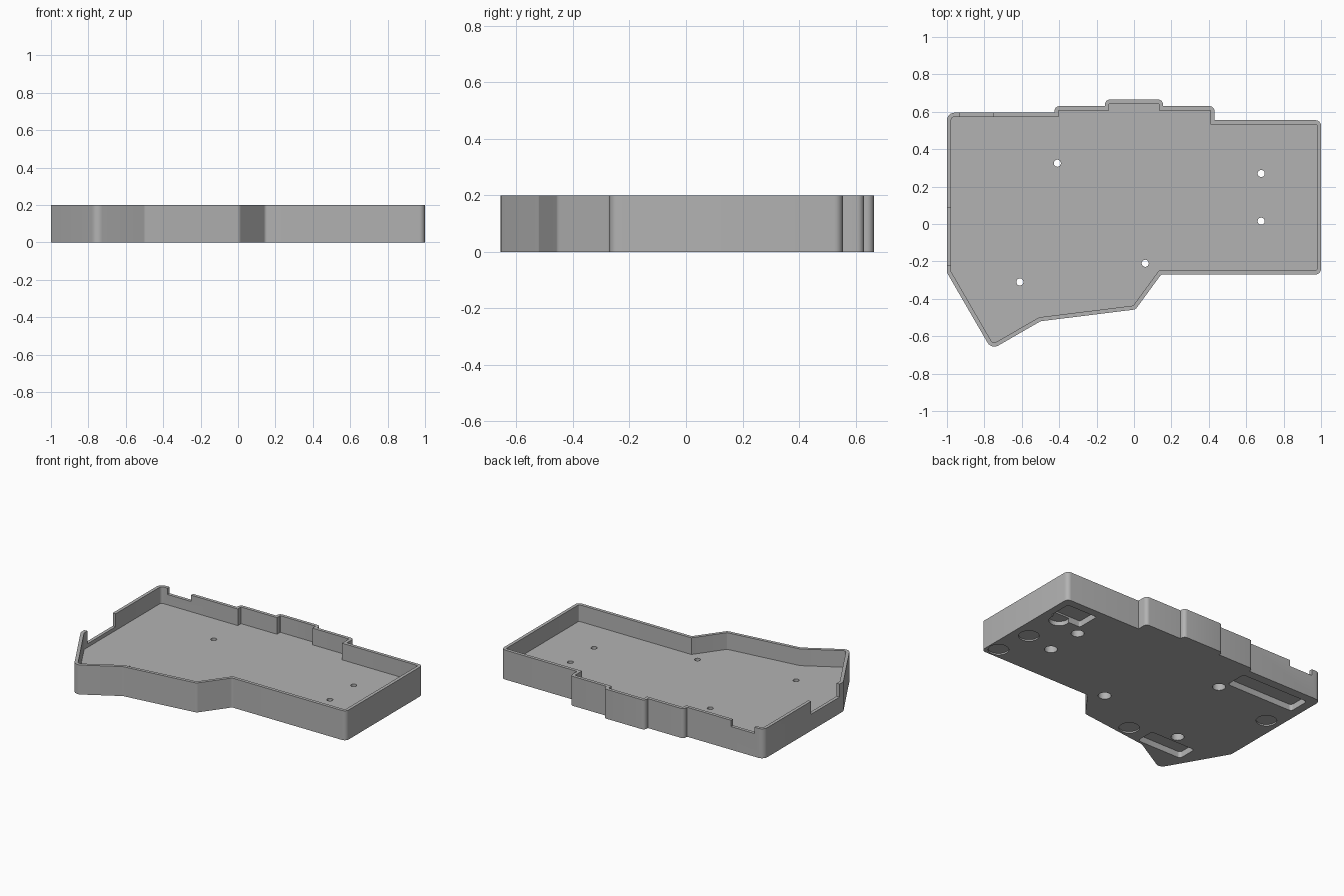
import bpy, bmesh, math
from mathutils import Vector

if "Cube" in bpy.data.objects:
    bpy.data.objects.remove(bpy.data.objects["Cube"])

HEIGHT, FLOOR, WALL = 0.2, 0.087, 0.022

# Case outline, counter-clockwise: x, y, corner radius
OUTLINE = [
    (-1.0, 0.595, 0.04), (-1.0, -0.26, 0.03), (-0.762, -0.671, 0.042),
    (-0.5, -0.52, 0.03), (0.008, -0.457, 0.03), (0.145, -0.27, 0.02),
    (1.0, -0.27, 0.03), (1.0, 0.555, 0.03), (0.43, 0.555, 0.0),
    (0.43, 0.63, 0.025), (0.155, 0.63, 0.0), (0.155, 0.665, 0.025),
    (-0.155, 0.665, 0.025), (-0.155, 0.63, 0.0), (-0.425, 0.63, 0.025),
    (-0.425, 0.595, 0.0)]


def fillet(points, steps=6):
    """Round each corner of a polygon by its own radius."""
    out = []
    n = len(points)
    for i, (x, y, r) in enumerate(points):
        p = Vector((x, y))
        if r <= 0:
            out.append(p)
            continue
        a = (Vector(points[i - 1][:2]) - p).normalized()
        b = (Vector(points[(i + 1) % n][:2]) - p).normalized()
        half = a.angle(b) / 2
        t = r / math.tan(half)
        centre = p + (a + b).normalized() * (r / math.sin(half))
        v0, v1 = p + a * t - centre, p + b * t - centre
        sweep = math.pi - 2 * half
        sign = 1 if v0.x * v1.y - v0.y * v1.x > 0 else -1
        for k in range(steps + 1):
            ang = sign * sweep * k / steps
            c, s = math.cos(ang), math.sin(ang)
            out.append(centre + Vector((v0.x * c - v0.y * s, v0.x * s + v0.y * c)))
    return out


def inset(points, d):
    """Offset the sharp outline inwards by the wall thickness."""
    out = []
    n = len(points)
    for i, (x, y, r) in enumerate(points):
        p = Vector((x, y))
        u = (p - Vector(points[i - 1][:2])).normalized()
        v = (Vector(points[(i + 1) % n][:2]) - p).normalized()
        n1, n2 = Vector((-u.y, u.x)), Vector((-v.y, v.x))
        q = p + (n1 + n2) * d / (1 + n1.dot(n2))
        out.append((q.x, q.y, max(0, r - d)))
    return out


def prism(name, pts, z0, z1):
    bm = bmesh.new()
    face = bm.faces.new([bm.verts.new((p[0], p[1], z0)) for p in pts])
    top = bmesh.ops.extrude_face_region(bm, geom=[face])
    bmesh.ops.translate(bm, vec=(0, 0, z1 - z0),
                        verts=[g for g in top['geom'] if isinstance(g, bmesh.types.BMVert)])
    bmesh.ops.recalc_face_normals(bm, faces=bm.faces)
    mesh = bpy.data.meshes.new(name)
    bm.to_mesh(mesh)
    bm.free()
    ob = bpy.data.objects.new(name, mesh)
    bpy.context.collection.objects.link(ob)
    return ob


def cut(target, pts, z0, z1):
    cutter = prism("cutter", pts, z0, z1)
    cutter.hide_render = True
    mod = target.modifiers.new("cut", 'BOOLEAN')
    mod.operation, mod.solver, mod.object = 'DIFFERENCE', 'EXACT', cutter
    bpy.context.view_layer.objects.active = target
    bpy.ops.object.modifier_apply(modifier=mod.name)
    bpy.data.objects.remove(cutter)


def circle(x, y, r, n=32):
    return [(x + r * math.cos(2 * math.pi * i / n), y + r * math.sin(2 * math.pi * i / n))
            for i in range(n)]


def box(x0, x1, y0, y1, r=0.0):
    return fillet([(x0, y0, r), (x1, y0, r), (x1, y1, r), (x0, y1, r)])


# Open tray
case = prism("case_tray", fillet(OUTLINE), 0, HEIGHT)
cut(case, fillet(inset(OUTLINE, WALL), 4), FLOOR, 0.3)

# Notches in the left and back walls
cut(case, box(-1.1, -0.96, -0.22, 0.085), 0.112, 0.3)
cut(case, box(-0.93, -0.755, 0.56, 0.7), 0.157, 0.3)

# Screw holes with wider recesses underneath
for x, y in [(-0.41, 0.325), (0.68, 0.27), (0.68, 0.015), (0.06, -0.21), (-0.61, -0.31)]:
    cut(case, circle(x, y, 0.019, 24), -0.1, 0.15)
    cut(case, circle(x, y, 0.04), -0.1, 0.05)

# Shallow round seats for the rubber feet
for x, y in [(0.925, -0.195), (0.89, 0.055), (-0.31, -0.415), (-0.9, 0.195)]:
    cut(case, circle(x, y, 0.064), -0.1, 0.01)

# Pockets under the floor
cut(case, box(-0.94, -0.43, 0.385, 0.535, 0.02), -0.1, 0.042)
cut(case, box(-0.79, -0.45, -0.5, -0.365, 0.02), -0.1, 0.042)
cut(case, box(0.72, 0.95, 0.34, 0.5, 0.01), -0.1, 0.042)
cut(case, circle(0.87, 0.32, 0.064), -0.1, 0.03)

# Single grey finish, smooth rounded corners
grey = bpy.data.materials.new("grey_plastic")
grey.diffuse_color = (0.45, 0.45, 0.45, 1)
grey.use_nodes = True
grey.node_tree.nodes["Principled BSDF"].inputs["Base Color"].default_value = grey.diffuse_color
case.data.materials.clear()
case.data.materials.append(grey)
for f in case.data.polygons:
    f.material_index = 0
bpy.ops.object.select_all(action='DESELECT')
case.select_set(True)
bpy.context.view_layer.objects.active = case
bpy.ops.object.shade_smooth_by_angle(angle=math.radians(30))
